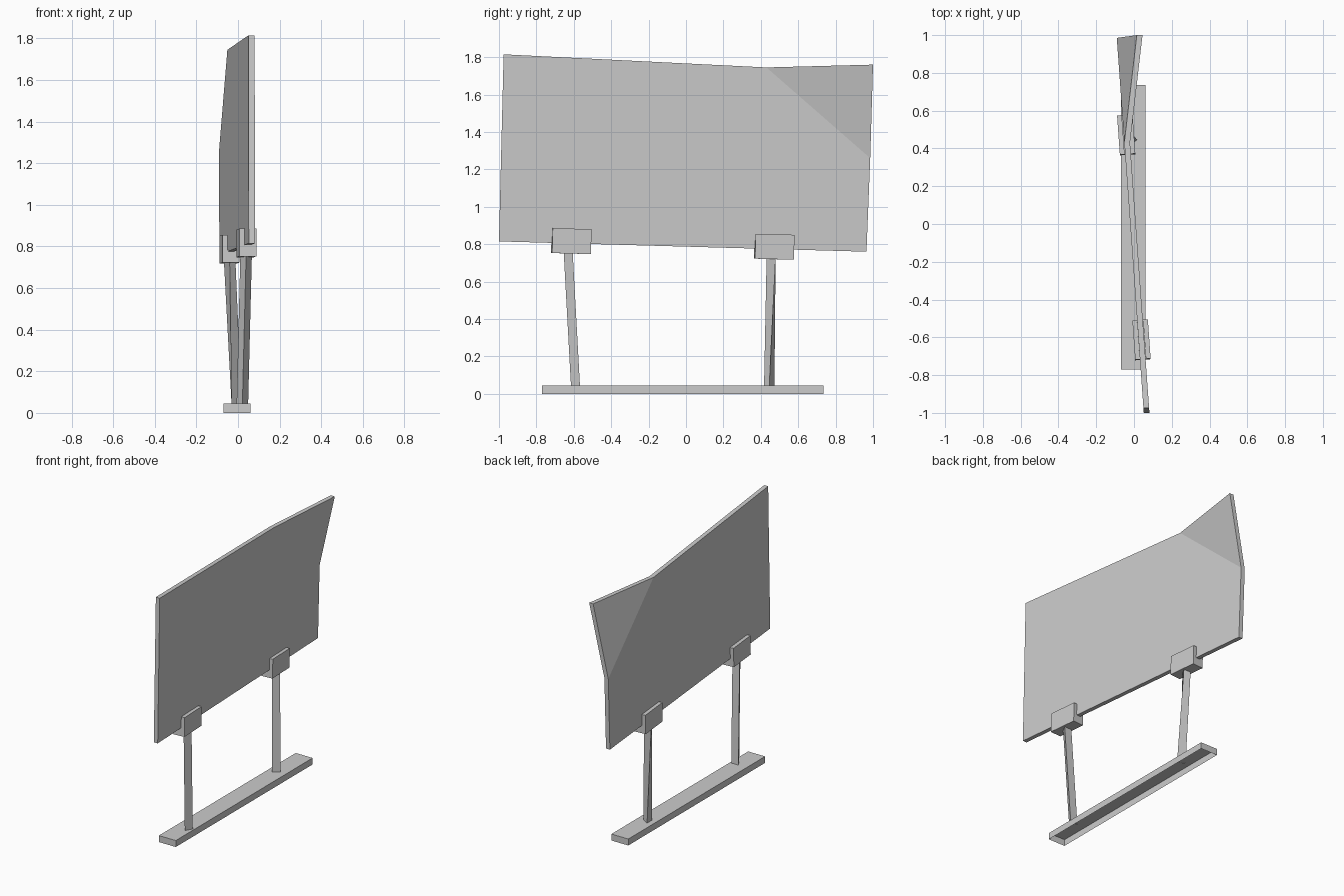
import bpy
import bmesh
from math import radians, cos, sin, pi
from mathutils import Matrix, Vector

cube = bpy.data.objects.get("Cube")
if cube:
    bpy.data.objects.remove(cube, do_unlink=True)

GREY = (0.6, 0.6, 0.6, 1)
grey = bpy.data.materials.new("plain grey")
grey.use_nodes = True
grey.diffuse_color = GREY
grey.node_tree.nodes["Principled BSDF"].inputs["Base Color"].default_value = GREY


def loft(name, start, end, start_caps=None, end_caps=None, matrix=None):
    """Join two matching rings with sides; caps list the ring indices of each face."""
    whole = [range(len(start))]
    bm = bmesh.new()
    a = [bm.verts.new(p) for p in start]
    b = [bm.verts.new(p) for p in end]
    for i in range(len(a)):
        j = (i + 1) % len(a)
        bm.faces.new((a[i], a[j], b[j], b[i]))
    for cap in whole if start_caps is None else start_caps:
        bm.faces.new([a[i] for i in reversed(cap)])
    for cap in whole if end_caps is None else end_caps:
        bm.faces.new([b[i] for i in cap])
    bmesh.ops.recalc_face_normals(bm, faces=bm.faces)
    mesh = bpy.data.meshes.new(name)
    bm.to_mesh(mesh)
    bm.free()
    mesh.materials.append(grey)
    obj = bpy.data.objects.new(name, mesh)
    if matrix:
        obj.matrix_world = matrix
    bpy.context.collection.objects.link(obj)
    return obj


# Base: long shallow tray, open underneath
footprint = [(-0.07, -0.77), (0.06, -0.77), (0.06, 0.735), (-0.07, 0.735)]
loft("base", [(x, y, 0) for x, y in footprint],
     [(x, y, 0.045) for x, y in footprint], start_caps=[])

# Panel: slanted sheet with its top rear corner folded over
outline = [(-1.0, 0.815), (-0.975, 1.815), (0.43, 1.745),
           (1.0, 1.76), (0.985, 1.26), (0.965, 0.76)]
near = [Vector((0.05 - 0.072 * (y + 0.975), y, z)) for y, z in outline]
near[3].x = 0.015
far = [p + Vector((0.03, 0, 0)) for p in near]
fold = [(0, 1, 2, 4, 5), (2, 3, 4)]
loft("panel", near, far, fold, fold)


# Clamps: U-shaped blocks gripping the lower edge of the panel
def clamp(name, x, y, z):
    w, slot, h, floor = 0.041, 0.016, 0.133, 0.06
    profile = [(-w, 0), (w, 0), (w, h), (slot, h),
               (slot, floor), (-slot, floor), (-slot, h), (-w, h)]
    place = (Matrix.Translation((x, y, z))
             @ Matrix.Rotation(radians(4.1), 4, 'Z')
             @ Matrix.Rotation(radians(-1.6), 4, 'X'))
    loft(name, [(px, -0.104, pz) for px, pz in profile],
         [(px, 0.104, pz) for px, pz in profile], matrix=place)


clamp("front_clamp", 0.04, -0.615, 0.75)
clamp("rear_clamp", -0.041, 0.47, 0.72)


# Posts: three-sided rods leaning out from the base to the clamps
def triangle(x, y, z, turn=0, r=0.032):
    angles = [radians(30 + turn) + k * 2 * pi / 3 for k in range(3)]
    return [(x + r * cos(t), y + r * sin(t), z) for t in angles]


loft("front_post", triangle(0.021, -0.583, 0.043), triangle(0.039, -0.622, 0.76))
loft("rear_post", triangle(-0.015, 0.445, 0.043, -30), triangle(-0.04, 0.463, 0.73))
